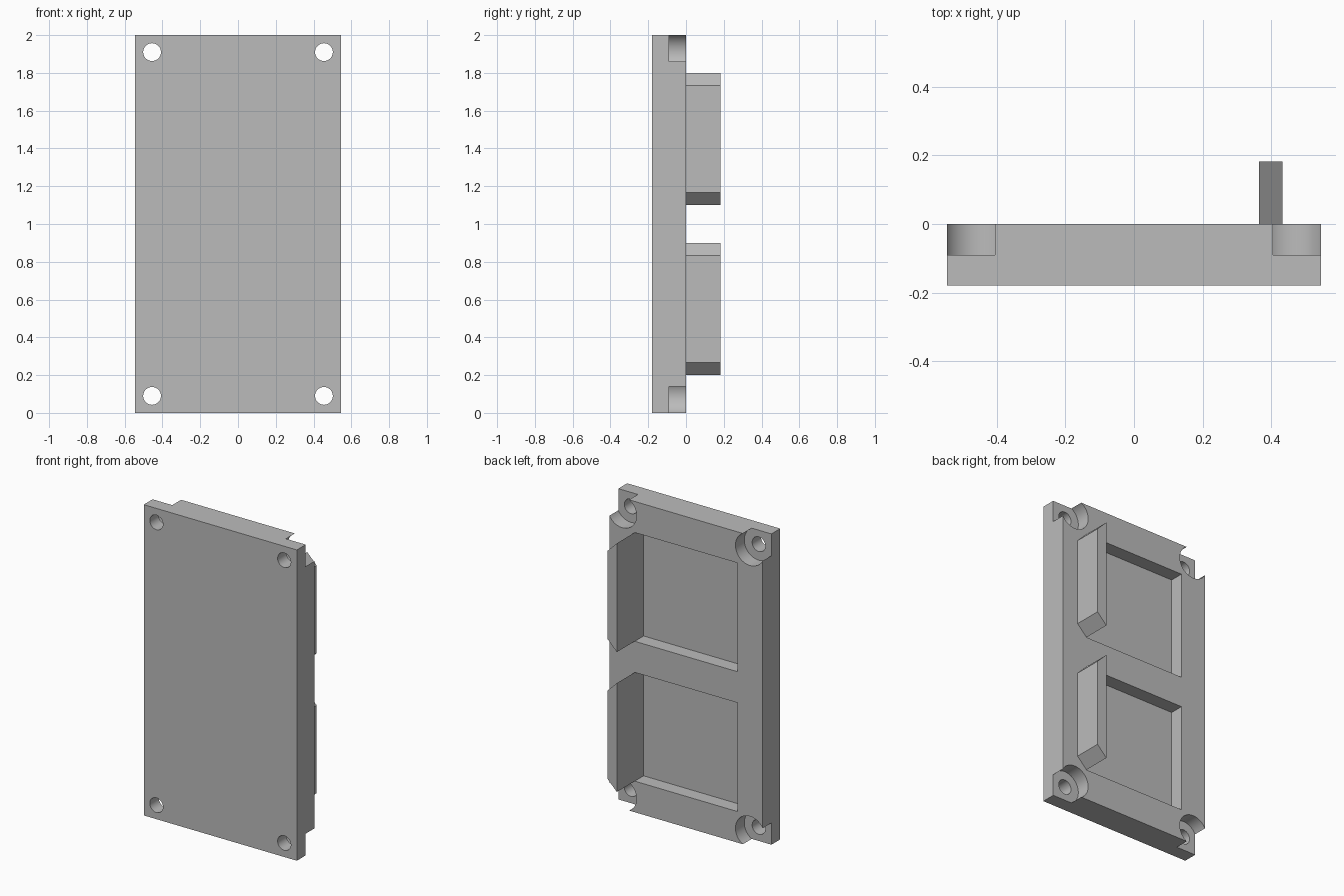
import bpy, bmesh, math

if "Cube" in bpy.data.objects:
    bpy.data.objects.remove(bpy.data.objects["Cube"])

W, H, T = 0.545, 2.0, 0.18          # half width, height, thickness
HOLE_X, HOLE_Z = 0.455, 0.09        # screw hole inset
grey = bpy.data.materials.new("matte_grey")
grey.diffuse_color = (0.5, 0.5, 0.5, 1)
grey.use_nodes = True
grey.node_tree.nodes["Principled BSDF"].inputs["Base Color"].default_value = grey.diffuse_color


def prism(name, outline, y0, y1):
    """Extrude an (x, z) outline along y."""
    bm = bmesh.new()
    face = bm.faces.new([bm.verts.new((x, y0, z)) for x, z in outline])
    ext = bmesh.ops.extrude_face_region(bm, geom=[face])
    moved = [v for v in ext["geom"] if isinstance(v, bmesh.types.BMVert)]
    bmesh.ops.translate(bm, verts=moved, vec=(0, y1 - y0, 0))
    bmesh.ops.recalc_face_normals(bm, faces=bm.faces)
    mesh = bpy.data.meshes.new(name)
    bm.to_mesh(mesh)
    bm.free()
    mesh.materials.append(grey)
    obj = bpy.data.objects.new(name, mesh)
    bpy.context.collection.objects.link(obj)
    return obj


def rect(x0, x1, z0, z1):
    return [(x0, z0), (x1, z0), (x1, z1), (x0, z1)]


def circle(x, z, r, n=64):
    return [(x + r * math.cos(2 * math.pi * i / n),
             z + r * math.sin(2 * math.pi * i / n)) for i in range(n)]


# Main plate
plate = prism("plate", rect(-W, W, 0, H), -T, 0)
cutters = []

# Screw holes with counterbores opening through the corners
for sx in (-1, 1):
    for top in (False, True):
        x, z = sx * HOLE_X, H - HOLE_Z if top else HOLE_Z
        far_x, far_z = sx * (W + 0.1), H + 0.1 if top else -0.1
        cutters += [
            prism("hole_cutter", circle(x, z, 0.047), -0.3, 0.1),
            prism("counterbore_cutter", circle(x, z, 0.103), -0.09, 0.1),
            prism("corner_cutter", rect(min(x, far_x), max(x, far_x),
                                        min(z, far_z), max(z, far_z)), -0.09, 0.1)]

# Two recesses in the back, each with a bevelled upright tab on one side
for label, z0, z1 in (("lower", 0.2, 0.9), ("upper", 1.1, 1.8)):
    cutters.append(prism("recess_cutter", rect(-0.365, 0.365, z0, z1), -0.09, 0.1))
    prism(label + "_tab", [(0.365, z0), (0.433, z0 + 0.068),
                           (0.433, z1 - 0.068), (0.365, z1)], 0, 0.182)

# Apply the cuts
bpy.context.view_layer.objects.active = plate
for c in cutters:
    mod = plate.modifiers.new("cut", 'BOOLEAN')
    mod.operation, mod.solver, mod.object = 'DIFFERENCE', 'EXACT', c
    bpy.ops.object.modifier_apply(modifier=mod.name)
for c in cutters:
    bpy.data.objects.remove(c, do_unlink=True)

# Smooth bores, sharp edges elsewhere
plate.select_set(True)
bpy.ops.object.shade_smooth_by_angle(angle=math.radians(30))
